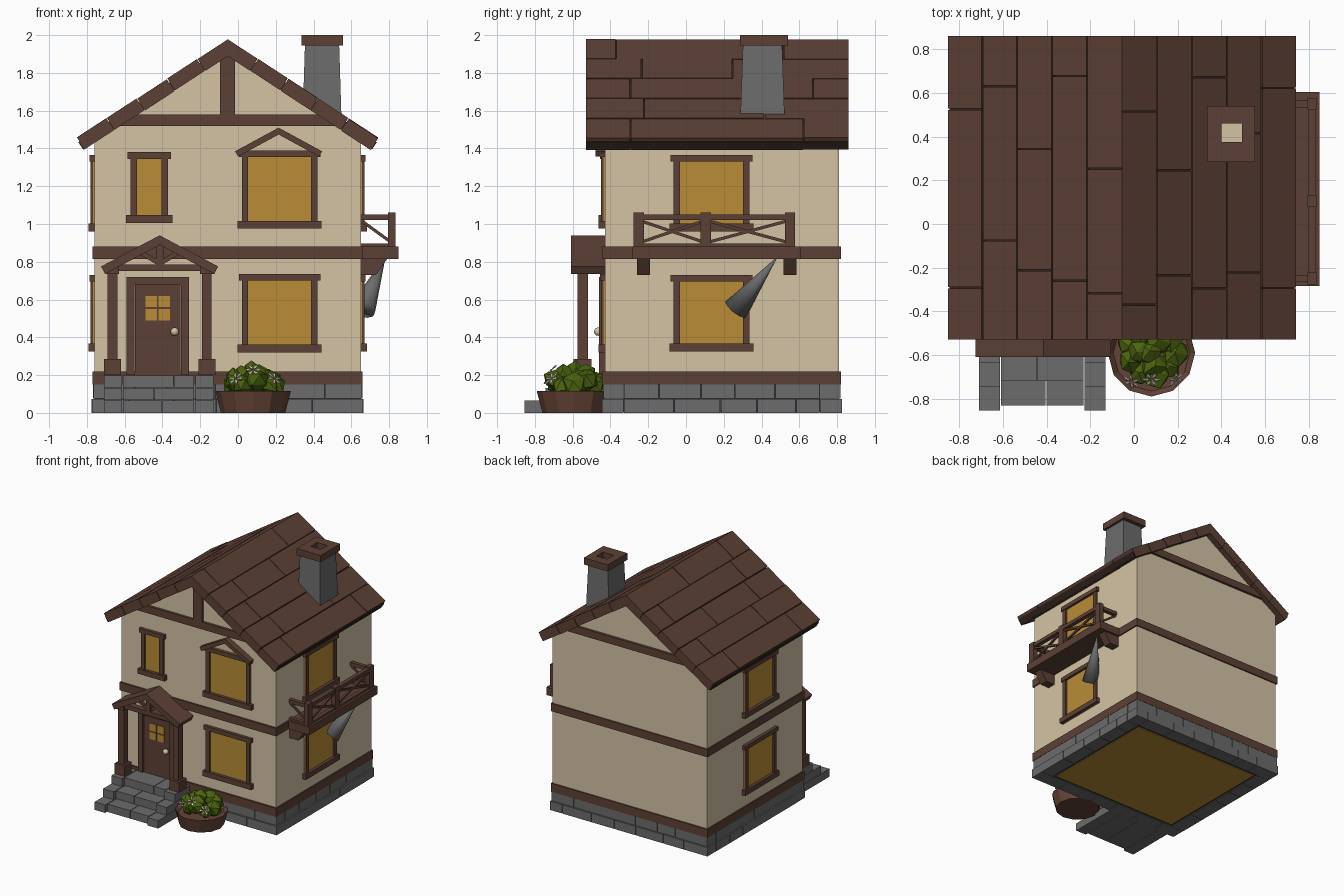
import bpy, bmesh, math, random
from mathutils import Vector, Matrix

random.seed(4)
cube = bpy.data.objects.get("Cube")
if cube:
    bpy.data.objects.remove(cube)


# Materials
def material(name, *rgb):
    linear = [((c / 255 + 0.055) / 1.055) ** 2.4 for c in rgb] + [1]
    m = bpy.data.materials.new(name)
    m.use_nodes = True
    m.diffuse_color = linear
    m.node_tree.nodes["Principled BSDF"].inputs["Base Color"].default_value = linear
    return m


plaster = material("cream plaster", 212, 196, 165)
wood = material("brown wood", 92, 64, 53)
seam = material("dark seam", 50, 35, 29)
glow = material("amber glass", 184, 140, 54)
stone = material("grey stone", 108, 108, 108)
mortar = material("dark mortar", 62, 62, 62)
clay = material("pot clay", 100, 67, 55)
leaf = material("leaf green", 76, 100, 14)
petal = material("pale petals", 232, 218, 208)


# Building helpers
def finish(name, bm, mat, smooth=False):
    bmesh.ops.recalc_face_normals(bm, faces=bm.faces)
    mesh = bpy.data.meshes.new(name)
    bm.to_mesh(mesh)
    bm.free()
    mesh.materials.append(mat)
    for p in mesh.polygons:
        p.use_smooth = smooth
    ob = bpy.data.objects.new(name, mesh)
    bpy.context.collection.objects.link(ob)
    return ob


def add_box(bm, x, y, z):
    spans = [sorted(s) for s in (x, y, z)]
    mid = Vector([(a + b) / 2 for a, b in spans])
    size = [b - a for a, b in spans]
    bmesh.ops.create_cube(bm, size=1, matrix=Matrix.Translation(mid) @ Matrix.Diagonal(size + [1]))


def add_prism(bm, points, y0, y1):
    rings = [[bm.verts.new((x, y, z)) for x, z in points] for y in (y0, y1)]
    for ring in rings:
        bm.faces.new(ring)
    for i in range(len(points)):
        j = (i + 1) % len(points)
        bm.faces.new((rings[0][i], rings[0][j], rings[1][j], rings[1][i]))


def add_strut(bm, p, q, width):
    p, q = Vector(p), Vector(q)
    turn = (q - p).to_track_quat('Z', 'Y').to_matrix().to_4x4()
    size = Matrix.Diagonal((width, width, (q - p).length, 1))
    bmesh.ops.create_cube(bm, size=1, matrix=Matrix.Translation((p + q) / 2) @ turn @ size)


def boxes(name, mat, *spans):
    bm = bmesh.new()
    for s in spans:
        add_box(bm, *s)
    return finish(name, bm, mat)


def slope(cx, peak, half, drop, thick, side, t0=0, t1=1):
    """Cross-section of one roof slope between two fractions of its length."""
    run = math.hypot(half, drop)
    pts = [(cx + side * half * t, peak - drop * t) for t in (t0, t1)]
    for t in (t1, t0):
        x, z = cx + side * half * t, peak - drop * t
        if t == 0:
            pts.append((x, z - thick * run / half))
        else:
            pts.append((x - side * thick * drop / run, z - thick * half / run))
    return pts


def gable(name, y0, y1, *shape):
    bm = bmesh.new()
    for side in (-1, 1):
        add_prism(bm, slope(*shape, side), y0, y1)
    return finish(name, bm, wood)


# Walls with gable ends
CX, L, R, F, B = -0.055, -0.76, 0.65, -0.43, 0.81
bm = bmesh.new()
add_prism(bm, [(L, 0.15), (R, 0.15), (R, 1.44), (CX, 1.9), (L, 1.44)], F, B)
finish("walls", bm, plaster)

# Timber bands round the house and gable framing
for name, z in (("lower_band", (0.15, 0.22)), ("middle_band", (0.815, 0.88))):
    boxes(name, wood, ((L - 0.01, R + 0.01), (F - 0.015, B + 0.01), z))
for name, y in (("front_gable_beam", (F - 0.02, F)), ("back_gable_beam", (B, B + 0.02))):
    boxes(name, wood, ((-0.64, 0.53), y, (1.52, 1.58)))
boxes("gable_post", wood, ((CX - 0.04, CX + 0.04), (F - 0.02, F), (1.58, 1.92)))

# Roof planks over a dark lining
Y0, Y1 = -0.53, 0.86
planks, lining = bmesh.new(), bmesh.new()
for side in (-1, 1):
    add_prism(lining, slope(CX, 1.95, 0.79, 0.517, 0.047, side), Y0 + 0.004, Y1 - 0.004)
    for i in range(5):
        joints = [Y0, random.uniform(-0.4, -0.05), random.uniform(0.2, 0.72), Y1]
        for a, b in zip(joints, joints[1:]):
            lift = random.uniform(-0.005, 0)
            t0 = i / 5 + (0.003 if i else 0)
            shape = slope(CX, 1.98 + lift, 0.8, 0.522, 0.075, side, t0, (i + 1) / 5 - 0.003)
            add_prism(planks, shape, a + (0.003 if a > Y0 else 0), b - (0.003 if b < Y1 else 0))
finish("roof_planks", planks, wood)
finish("roof_lining", lining, seam)

# Chimney with a hollow cap
bm = bmesh.new()
bmesh.ops.create_cone(bm, cap_ends=True, segments=4, radius1=0.5 ** 0.5, radius2=0.61, depth=1,
                      matrix=Matrix.Translation((0.445, 0.405, 1.72))
                      @ Matrix.Diagonal((0.21, 0.24, 0.46, 1)) @ Matrix.Rotation(math.pi / 4, 4, 'Z'))
finish("chimney_shaft", bm, stone)
cap_z = (1.945, 2)
boxes("chimney_cap", wood,
      ((0.335, 0.4), (0.285, 0.54), cap_z), ((0.495, 0.555), (0.285, 0.54), cap_z),
      ((0.4, 0.495), (0.285, 0.375), cap_z), ((0.4, 0.495), (0.46, 0.54), cap_z))
boxes("chimney_opening", plaster, ((0.4, 0.495), (0.375, 0.46), (1.947, 1.953)))


# Stone base in two courses, with the interior floor below
def course(bm, start, end, make):
    while start < end - 0.01:
        stop = start + random.uniform(0.16, 0.3)
        stop = end if stop > end - 0.1 else stop
        make(bm, (start + 0.002, stop - 0.002))
        start = stop


bm = bmesh.new()
for z, out in (((0, 0.073), 0.015), ((0.077, 0.15), 0.008)):
    for y in ((F - out, F + 0.1), (B - 0.1, B + out)):
        course(bm, L - out, R + out, lambda m, s: add_box(m, s, y, z))
    for x in ((L - out, L + 0.1), (R - 0.1, R + out)):
        course(bm, F + 0.1, B - 0.1, lambda m, s: add_box(m, x, s, z))
finish("base_stones", bm, stone)
boxes("base_core", mortar, ((L, R), (F, B), (0.006, 0.15)))
boxes("interior_floor", glow, ((L + 0.12, R - 0.12), (F + 0.12, B - 0.12), (0, 0.006)))

# Porch steps with side blocks
bm = bmesh.new()
for i, front in enumerate((-0.83, -0.72, -0.61)):
    z = (i * 0.067, i * 0.067 + 0.065)
    course(bm, -0.61, -0.23, lambda m, s: add_box(m, s, (front, F), z))
    for x in ((-0.71, -0.614), (-0.226, -0.13)):
        add_box(bm, x, (front - 0.025, F), z)
finish("porch_steps", bm, stone)

# Porch posts, frame and roof
PX = -0.415
bm = bmesh.new()
for side in (-1, 1):
    x = PX + side * 0.25
    add_box(bm, (x - 0.026, x + 0.026), (-0.575, -0.52), (0.2, 0.76))
    add_box(bm, (x - 0.045, x + 0.045), (-0.595, -0.5), (0.2, 0.285))
    add_box(bm, (x - 0.035, x + 0.035), (-0.59, F), (0.735, 0.775))
    add_strut(bm, (PX, -0.56, 0.79), (PX + side * 0.1, -0.56, 0.85), 0.025)
add_box(bm, (PX - 0.26, PX + 0.26), (-0.58, -0.53), (0.75, 0.785))
add_box(bm, (PX - 0.02, PX + 0.02), (-0.58, -0.54), (0.78, 0.9))
finish("porch_frame", bm, wood)
gable("porch_roof", -0.61, F, PX, 0.94, 0.31, 0.165, 0.045)

# Front door with a four-pane light and knob
boxes("door_frame", wood,
      ((-0.59, -0.548), (F - 0.03, F), (0.2, 0.72)), ((-0.302, -0.26), (F - 0.03, F), (0.2, 0.72)),
      ((-0.59, -0.26), (F - 0.03, F), (0.677, 0.72)))
bm = bmesh.new()
course(bm, -0.548, -0.302, lambda m, s: add_box(m, s, (F - 0.016, F), (0.2, 0.677)))
finish("door", bm, wood)
panes = [((x, x + 0.06), (F - 0.022, F), (z, z + 0.06)) for x in (-0.49, -0.42) for z in (0.49, 0.56)]
boxes("door_panes", glow, *panes)
bm = bmesh.new()
bmesh.ops.create_uvsphere(bm, u_segments=12, v_segments=8, radius=0.022,
                          matrix=Matrix.Translation((-0.335, F - 0.035, 0.43)))
finish("door_knob", bm, plaster, True)


# Windows: u runs along the wall, d stands out from it
def window(name, wall, u, half, z0, z1):
    def put(bm, us, d, z):
        if wall == "front":
            add_box(bm, us, (F - d, F), z)
        else:
            x = (R, R + d) if wall == "right" else (L - d, L)
            add_box(bm, x, us, z)

    glass, frame = bmesh.new(), bmesh.new()
    put(glass, (u - half, u + half), 0.007, (z0, z1))
    for s in (-1, 1):
        put(frame, (u + s * half, u + s * (half - 0.034)), 0.02, (z0, z1))
    put(frame, (u - half - 0.022, u + half + 0.022), 0.032, (z0, z0 + 0.042))
    put(frame, (u - half - 0.016, u + half + 0.016), 0.026, (z1 - 0.035, z1))
    finish(name + "_glass", glass, glow)
    finish(name + "_frame", frame, wood)


window("front_upper_window", "front", 0.22, 0.2, 0.975, 1.39)
window("front_lower_window", "front", 0.22, 0.2, 0.32, 0.735)
window("front_small_window", "front", -0.47, 0.1, 1.005, 1.38)
for wall in ("right", "left"):
    window(wall + "_upper_window", wall, 0.135, 0.2, 0.96, 1.365)
    window(wall + "_lower_window", wall, 0.135, 0.2, 0.325, 0.73)
gable("window_pediment", F - 0.05, F, 0.215, 1.51, 0.23, 0.125, 0.032)

# Balcony deck, brackets and braced railing
boxes("balcony_deck", wood, ((R, 0.85), (-0.285, 0.605), (0.815, 0.88)))
bm = bmesh.new()
for y in (-0.225, 0.55):
    add_prism(bm, [(R, 0.73), (0.73, 0.73), (0.79, 0.815), (R, 0.815)], y - 0.035, y + 0.035)
finish("balcony_brackets", bm, wood)
bm = bmesh.new()
posts, out = (-0.25, 0.105, 0.55), 0.815
for y in posts:
    add_box(bm, (out - 0.02, out + 0.02), (y - 0.027, y + 0.027), (0.88, 1.062))
for a, b in zip(posts, posts[1:]):
    add_strut(bm, (out, a, 0.9), (out, b, 1.02), 0.016)
    add_strut(bm, (out, a, 1.02), (out, b, 0.9), 0.016)
for z in ((0.88, 0.897), (1.02, 1.05)):
    add_box(bm, (out - 0.017, out + 0.017), (posts[0], posts[-1]), z)
    for y in (posts[0], posts[-1]):
        add_box(bm, (R, out), (y - 0.016, y + 0.016), z)
for y in (posts[0], posts[-1]):
    add_strut(bm, (R, y, 1.02), (out, y, 0.9), 0.016)
finish("balcony_railing", bm, wood)

# Tapered support below the balcony
foot, tip = Vector((0.66, 0.265, 0.55)), Vector((0.775, 0.475, 0.815))
bm = bmesh.new()
bmesh.ops.create_cone(bm, cap_ends=True, segments=10, radius1=0.07, radius2=0.004, depth=(tip - foot).length,
                      matrix=Matrix.Translation((foot + tip) / 2)
                      @ (tip - foot).to_track_quat('Z', 'Y').to_matrix().to_4x4())
finish("balcony_support", bm, stone, True)

# Flower pot, bush and blossoms
pot = Vector((0.08, -0.59, 0))
bm = bmesh.new()
bmesh.ops.create_cone(bm, cap_ends=True, segments=12, radius1=0.17, radius2=0.2, depth=0.115,
                      matrix=Matrix.Translation(pot + Vector((0, 0, 0.0575))))
top = max(bm.faces, key=lambda f: f.calc_center_median().z)
bmesh.ops.inset_region(bm, faces=[top], thickness=0.025)
bmesh.ops.translate(bm, verts=top.verts, vec=(0, 0, -0.03))
finish("flower_pot", bm, clay)
bm = bmesh.new()
spots = [(0, 0, 0.22)] + [(0.105 * math.cos(a), 0.105 * math.sin(a), 0.145 + 0.025 * (k % 2))
                          for k, a in enumerate(math.tau * n / 9 for n in range(9))]
spots += [(0.06 * math.cos(a), 0.06 * math.sin(a), 0.2) for a in (1, 3, 5)]
for s in spots:
    clump = bmesh.ops.create_icosphere(bm, subdivisions=1, radius=random.uniform(0.055, 0.068),
                                       matrix=Matrix.Translation(pot + Vector(s)))
    for v in clump["verts"]:
        v.co += Vector([random.uniform(-0.01, 0.01) for _ in range(3)])
finish("bush", bm, leaf)
bm = bmesh.new()
for spot in ((-0.09, -0.13, 0.18), (0.0, -0.12, 0.225), (0.11, -0.12, 0.18)):
    facing = Vector((spot[0], spot[1], 0.13)).to_track_quat('Z', 'Y').to_matrix().to_4x4()
    for k in range(6):
        place = Matrix.Translation(pot + Vector(spot)) @ facing @ Matrix.Rotation(k * math.tau / 6, 4, 'Z')
        bmesh.ops.create_icosphere(bm, subdivisions=1, radius=1, matrix=place
                                   @ Matrix.Translation((0.025, 0, 0.004)) @ Matrix.Diagonal((0.02, 0.008, 0.005, 1)))
finish("blossoms", bm, petal)
